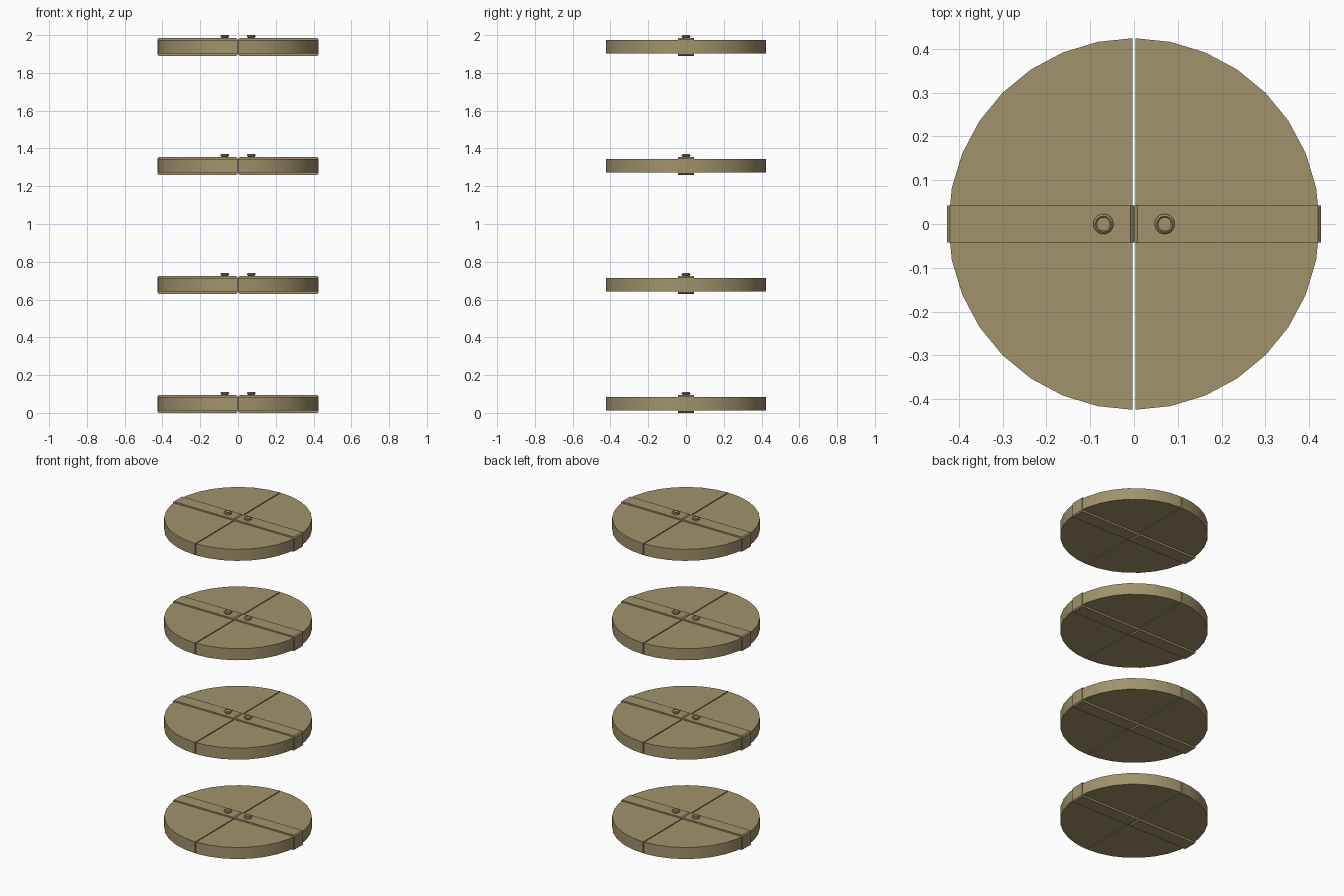
import bpy, bmesh, math

if "Cube" in bpy.data.objects:
    bpy.data.objects.remove(bpy.data.objects["Cube"])

mat = bpy.data.materials.new("tan_wood")
mat.diffuse_color = (0.36, 0.29, 0.15, 1)
mat.use_nodes = True
mat.node_tree.nodes["Principled BSDF"].inputs["Base Color"].default_value = mat.diffuse_color


def finish(name, bm, z):
    bmesh.ops.recalc_face_normals(bm, faces=bm.faces)
    me = bpy.data.meshes.new(name)
    bm.to_mesh(me)
    bm.free()
    me.materials.append(mat)
    ob = bpy.data.objects.new(name, me)
    ob.location.z = z
    bpy.context.collection.objects.link(ob)
    bpy.ops.object.select_all(action='DESELECT')
    ob.select_set(True)
    bpy.context.view_layer.objects.active = ob
    bpy.ops.object.shade_smooth_by_angle(angle=math.radians(30))


def prism(pts, depth):
    # extrude a flat outline along a vector
    bm = bmesh.new()
    f = bm.faces.new([bm.verts.new(p) for p in pts])
    r = bmesh.ops.extrude_face_region(bm, geom=[f], use_keep_orig=True)
    vs = [v for v in r['geom'] if isinstance(v, bmesh.types.BMVert)]
    bmesh.ops.translate(bm, verts=vs, vec=depth)
    return bm


def half_disc(s, z):
    R, gap = 0.424, 0.003
    pts = []
    for i in range(17):
        a = -math.pi / 2 + i * math.pi / 16
        pts.append((s * max(gap, R * math.cos(a)), R * math.sin(a), 0.012))
    finish("half_disc", prism(pts, (0, 0, 0.073)), z)


def strap(s, z):
    # chamfered band wrapped around one half
    x0, x1, z1, b = 0.0005, 0.427, 0.094, 0.007
    prof = [(x0 + b, 0), (x1 - b, 0), (x1, b), (x1, z1 - b),
            (x1 - b, z1), (x0 + b, z1), (x0, z1 - b), (x0, b)]
    finish("strap", prism([(s * x, -0.042, h) for x, h in prof], (0, 0.084, 0)), z)


def button(s, z):
    # small lathed stud with a dished top
    prof = [(0.018, 0.09), (0.018, 0.097), (0.023, 0.100), (0.023, 0.105),
            (0.018, 0.110), (0.015, 0.107), (0, 0.107)]
    bm = bmesh.new()
    vs = [bm.verts.new((r, 0, h)) for r, h in prof]
    es = [bm.edges.new(p) for p in zip(vs, vs[1:])]
    bmesh.ops.spin(bm, geom=vs + es, cent=(0, 0, 0), axis=(0, 0, 1),
                   angle=2 * math.pi, steps=24, use_duplicate=False)
    bmesh.ops.remove_doubles(bm, verts=bm.verts, dist=1e-5)
    bmesh.ops.translate(bm, verts=bm.verts, vec=(s * 0.07, 0, 0))
    finish("button", bm, z)


# four stacked split discs
for k in range(4):
    for s in (-1, 1):
        for part in (half_disc, strap, button):
            part(s, 0.63 * k)
